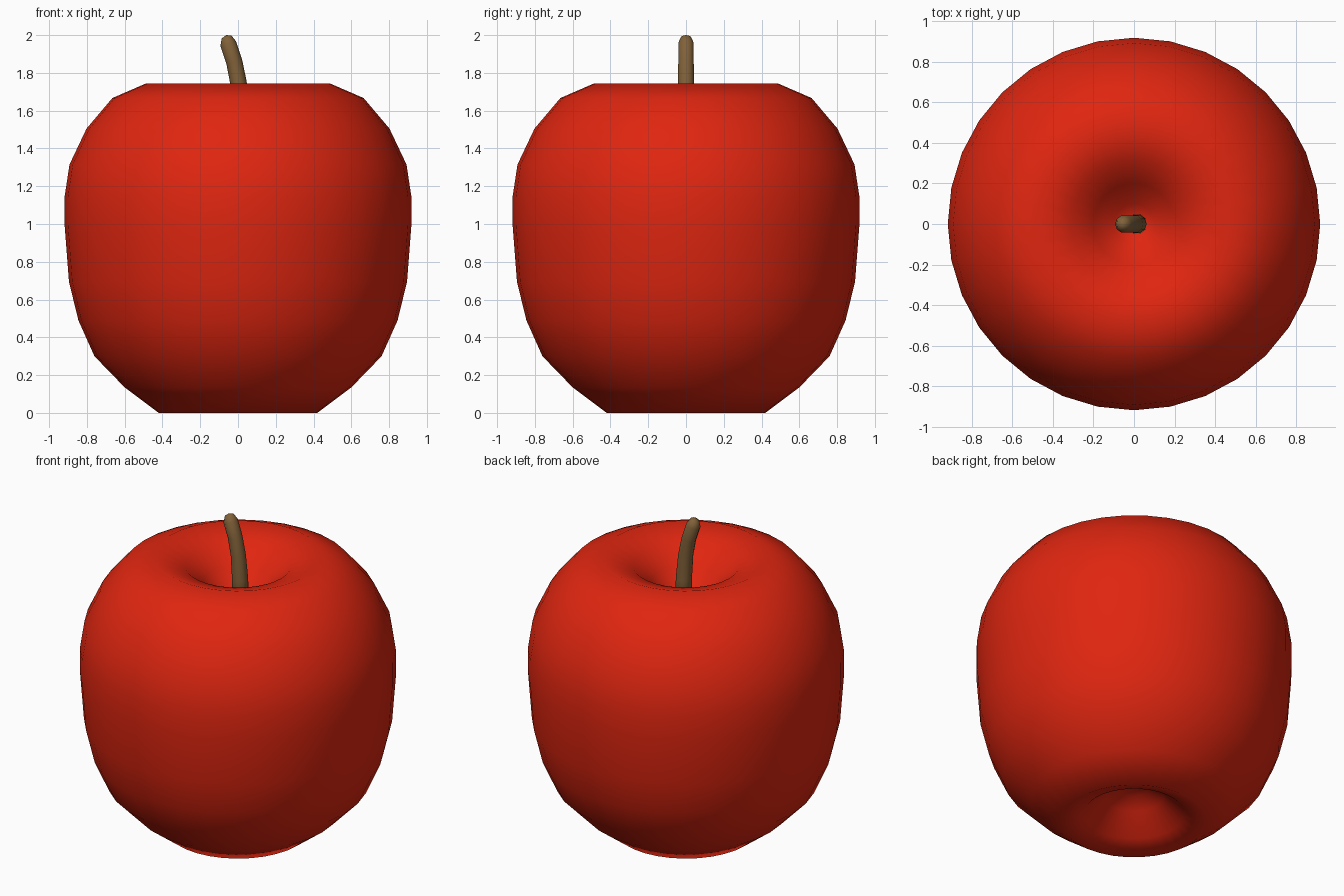
import bpy, bmesh, math
from mathutils import Vector

if "Cube" in bpy.data.objects:
    bpy.data.objects.remove(bpy.data.objects["Cube"])


def material(name, rgb):
    m = bpy.data.materials.new(name)
    m.diffuse_color = (*rgb, 1)
    m.use_nodes = True
    m.node_tree.nodes["Principled BSDF"].inputs["Base Color"].default_value = m.diffuse_color
    return m


def skin(name, rings, sides, mat):
    """Loft rings given as (centre, tilt about y, radius); radius 0 makes a pole."""
    bm = bmesh.new()
    loops = []
    for c, tilt, r in rings:
        c = Vector(c)
        if r == 0:
            loops.append([bm.verts.new(c)] * sides)
            continue
        u = Vector((math.cos(tilt), 0, -math.sin(tilt)))
        v = Vector((0, 1, 0))
        angles = [2 * math.pi * i / sides for i in range(sides)]
        loops.append([bm.verts.new(c + r * (u * math.cos(a) + v * math.sin(a))) for a in angles])
    for lo, hi in zip(loops, loops[1:]):
        for i in range(sides):
            j = (i + 1) % sides
            quad = list(dict.fromkeys((lo[i], lo[j], hi[j], hi[i])))
            bm.faces.new(quad).smooth = True
    bmesh.ops.recalc_face_normals(bm, faces=bm.faces)
    mesh = bpy.data.meshes.new(name)
    bm.to_mesh(mesh)
    bm.free()
    mesh.materials.append(mat)
    ob = bpy.data.objects.new(name, mesh)
    bpy.context.collection.objects.link(ob)
    return ob


red = material("apple red", (0.74, 0.019, 0.005))
brown = material("stem brown", (0.22, 0.12, 0.04))

# Apple body: profile from the bottom dimple round to the stem pit
profile = [(0, 0.23), (0.08, 0.22), (0.17, 0.17), (0.29, 0.055), (0.42, 0.005),
           (0.60, 0.14), (0.76, 0.305), (0.845, 0.495), (0.895, 0.70),
           (0.918, 1.0), (0.918, 1.15), (0.892, 1.32), (0.802, 1.51),
           (0.665, 1.672), (0.485, 1.75), (0.31, 1.69), (0.20, 1.59),
           (0.10, 1.48), (0, 1.44)]
skin("apple_body", [((0, 0, z), 0, r) for r, z in profile], 32, red)

# Stem: bent tube with a rounded tip
skin("stem", [((0.015, 0, 1.38), 0, 0), ((0.015, 0, 1.38), 0, 0.05),
              ((0.015, 0, 1.60), -0.03, 0.047), ((0.002, 0, 1.75), -0.12, 0.044),
              ((-0.02, 0, 1.86), -0.25, 0.043), ((-0.052, 0, 1.955), -0.3, 0.043),
              ((-0.061, 0, 1.99), -0.3, 0.027), ((-0.063, 0, 2.0), 0, 0)], 10, brown)

# Rest the apple on the floor
bpy.data.objects["apple_body"].location.z = -0.005
